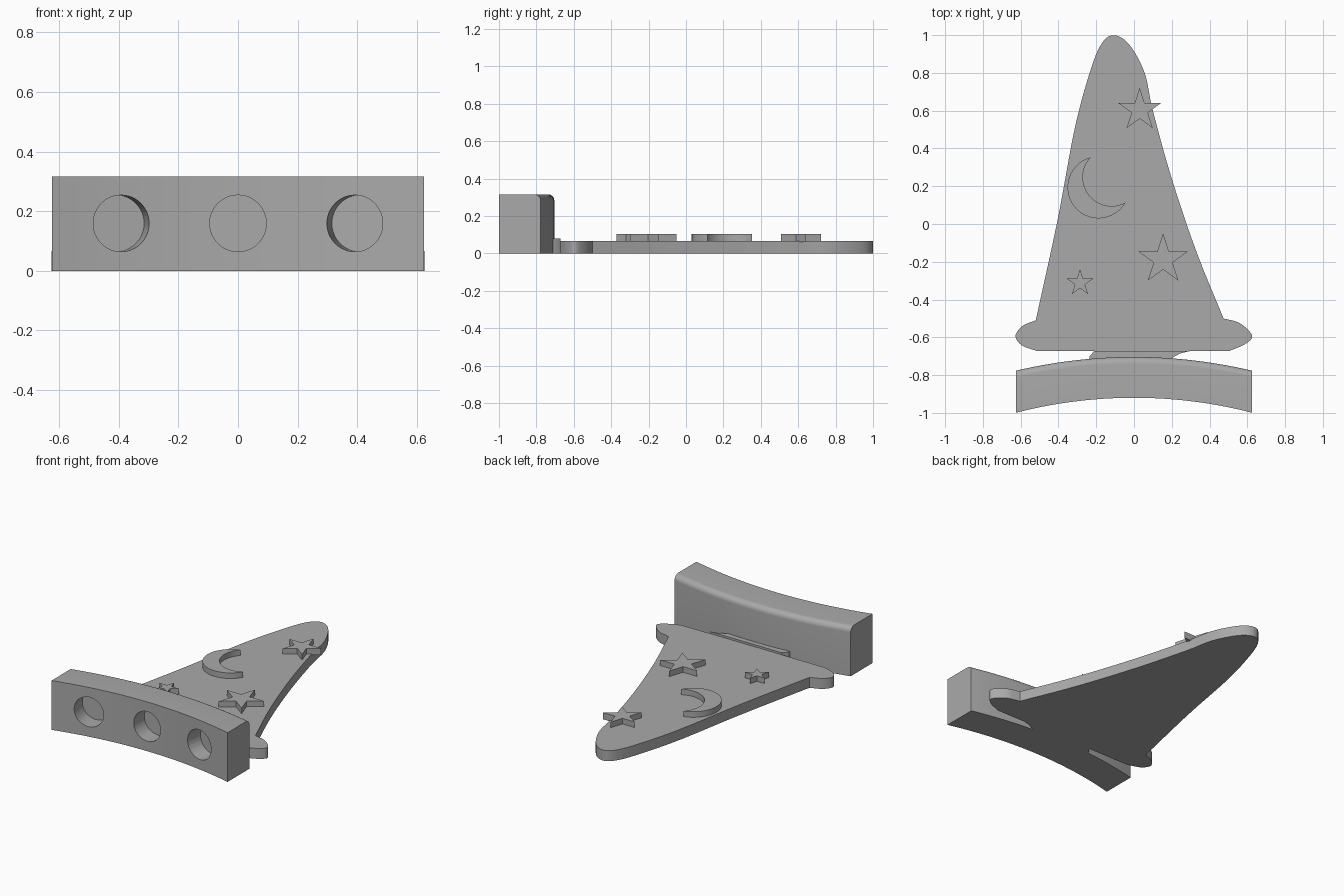
import bpy, bmesh
from math import sin, cos, pi, radians, sqrt
from mathutils import Vector

if "Cube" in bpy.data.objects:
    bpy.data.objects.remove(bpy.data.objects["Cube"])

grey = bpy.data.materials.new("plain grey")
grey.use_nodes = True
colour = (0.4, 0.4, 0.4, 1)
grey.diffuse_color = colour
grey.node_tree.nodes["Principled BSDF"].inputs["Base Color"].default_value = colour


def finish(name, bm):
    """Turn a bmesh into a smooth-by-angle object."""
    bmesh.ops.recalc_face_normals(bm, faces=bm.faces)
    mesh = bpy.data.meshes.new(name)
    bm.to_mesh(mesh)
    bm.free()
    mesh.materials.append(grey)
    obj = bpy.data.objects.new(name, mesh)
    bpy.context.collection.objects.link(obj)
    bpy.ops.object.select_all(action='DESELECT')
    obj.select_set(True)
    bpy.context.view_layer.objects.active = obj
    bpy.ops.object.shade_smooth_by_angle(angle=radians(30))
    return obj


def plate(name, outline, bottom, top):
    """Extrude a flat outline upwards."""
    bm = bmesh.new()
    face = bm.faces.new([bm.verts.new((x, y, bottom)) for x, y in outline])
    new = bmesh.ops.extrude_face_region(bm, geom=[face])["geom"]
    moved = [v for v in new if isinstance(v, bmesh.types.BMVert)]
    bmesh.ops.translate(bm, verts=moved, vec=(0, 0, top - bottom))
    return finish(name, bm)


def spline(points, steps=8):
    """Smooth curve through the points."""
    p = [Vector(q) for q in points]
    p = [2 * p[0] - p[1]] + p + [2 * p[-1] - p[-2]]
    out = []
    for a, b, c, d in zip(p, p[1:], p[2:], p[3:]):
        for i in range(steps):
            t = i / steps
            out.append(b + 0.5 * t * (c - a + t * (2 * a - 5 * b + 4 * c - d
                                                   + t * (3 * (b - c) + d - a))))
    return out + [p[-2]]


def arc(centre, r, start, end, n=32):
    angles = [radians(start + (end - start) * i / n) for i in range(n + 1)]
    return [(centre[0] + r * cos(a), centre[1] + r * sin(a)) for a in angles]


# Pointed hat: two cone sides and two rounded brim ends
left_brim = spline([(-0.515, -0.672), (-0.595, -0.642), (-0.627, -0.592),
                    (-0.59, -0.54), (-0.52, -0.51)])
cone = spline([(-0.52, -0.51), (-0.405, 0.02), (-0.315, 0.5), (-0.238, 0.79),
               (-0.175, 0.95), (-0.108, 0.999), (-0.025, 0.95), (0.056, 0.8),
               (0.1, 0.6), (0.2, 0.24), (0.33, -0.145), (0.474, -0.5)])
right_brim = spline([(0.474, -0.5), (0.56, -0.525), (0.625, -0.59),
                     (0.59, -0.635), (0.505, -0.672)])
plate("hat", left_brim + cone[1:] + right_brim[1:], 0, 0.067)

# Raised stars
TOP, RAISED = 0.06, 0.103
for name, x, y, r in (("upper_star", 0.03, 0.603, 0.118),
                      ("large_star", 0.154, -0.188, 0.138),
                      ("small_star", -0.286, -0.312, 0.073)):
    tips = [(r if i % 2 == 0 else 0.382 * r, pi / 2 + i * pi / 5) for i in range(10)]
    plate(name, [(x + q * cos(a), y + q * sin(a)) for q, a in tips], TOP, RAISED)

# Raised crescent moon
outer = arc((-0.188, 0.194), 0.164, 104.9, 330.8)
inner = arc((-0.118, 0.248), 0.153, 298.6, 137.1)
plate("moon", outer + inner[1:-1], TOP, RAISED)

# Small bridge joining hat and base
plate("bridge", [(-0.24, -0.73), (-0.235, -0.7), (-0.21, -0.672), (0.3, -0.672),
                 (0.245, -0.685), (0.2, -0.71), (0.18, -0.73)], 0, 0.08)

# Curved base: section with a rounded rear top edge, swept along an arc
CY, FRONT, BACK, HALF, HEIGHT, FILLET = -3.43, 2.51, 2.726, 0.625, 0.316, 0.035
section = [(FRONT, 0), (BACK, 0)]
section += arc((BACK - FILLET, HEIGHT - FILLET), FILLET, 0, 90, 8) + [(FRONT, HEIGHT)]
bm = bmesh.new()
rings = []
for i in range(41):
    x = HALF * (i / 20 - 1)
    rings.append([bm.verts.new((x, CY + sqrt(r * r - x * x), z)) for r, z in section])
for a, b in zip(rings, rings[1:]):
    for k in range(len(section)):
        j = (k + 1) % len(section)
        bm.faces.new((a[k], a[j], b[j], b[k]))
bm.faces.new(rings[0])
bm.faces.new(rings[-1])
base = finish("curved_base", bm)

# Three blind round holes pointing along the arc's radius
DEPTH = 0.106
for side in (-1, 0, 1):
    turn = side * 0.157
    mid = FRONT + DEPTH - 0.15
    bpy.ops.mesh.primitive_cylinder_add(
        vertices=48, radius=0.095, depth=0.3, rotation=(pi / 2, 0, -turn),
        location=(mid * sin(turn), CY + mid * cos(turn), 0.159))
    cutter = bpy.context.object
    cutter.name = "hole_cutter"
    cutter.data.materials.append(grey)
    cut = base.modifiers.new("hole", 'BOOLEAN')
    cut.operation = 'DIFFERENCE'
    cut.solver = 'EXACT'
    cut.object = cutter
    bpy.context.view_layer.objects.active = base
    bpy.ops.object.modifier_apply(modifier=cut.name)
    bpy.data.objects.remove(cutter)

# Refresh edge sharpness after cutting
bpy.ops.object.select_all(action='DESELECT')
base.select_set(True)
bpy.context.view_layer.objects.active = base
bpy.ops.object.shade_smooth_by_angle(angle=radians(30))
